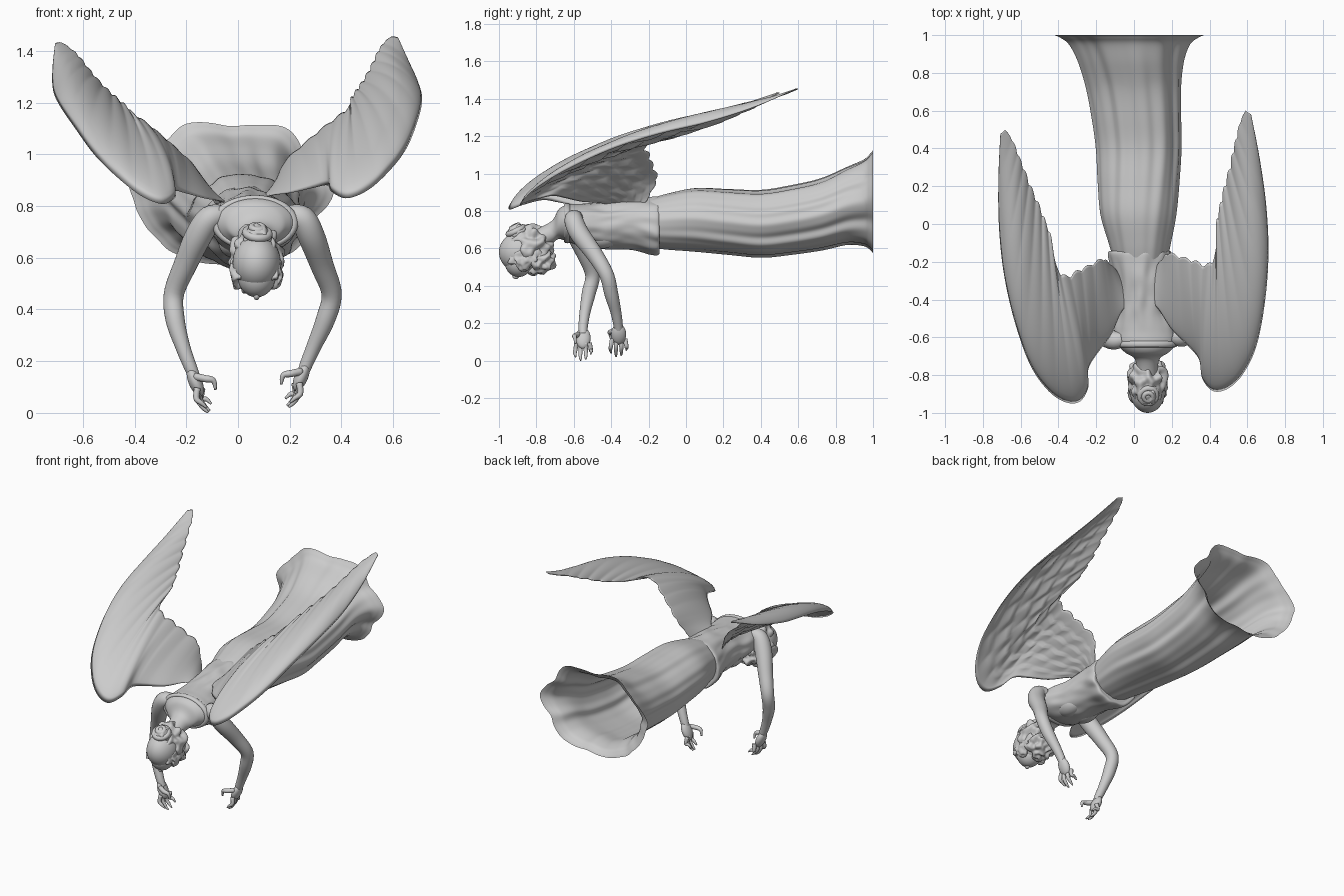
import bpy, bmesh, math, random
from math import sin, cos, pi
from mathutils import Vector, Matrix, noise

if "Cube" in bpy.data.objects:
    bpy.data.objects.remove(bpy.data.objects["Cube"])

random.seed(3)


def smooth_path(keys, n):
    """Resample tuples of any length with a Catmull-Rom curve."""
    out = []
    last = len(keys) - 1
    for i in range(n):
        u = i / (n - 1) * last
        k = min(int(u), last - 1)
        t = u - k
        a, b, c, d = (keys[min(max(k + o, 0), last)] for o in (-1, 0, 1, 2))
        out.append(tuple(0.5 * (2 * q + (r - p) * t + (2 * p - 5 * q + 4 * r - s) * t * t
                                + (3 * q - p - 3 * r + s) * t ** 3)
                         for p, q, r, s in zip(a, b, c, d)))
    return out


def loft(name, rings, cap_start=True, cap_end=True):
    bm = bmesh.new()
    vs = [[bm.verts.new(p) for p in ring] for ring in rings]
    for r0, r1 in zip(vs, vs[1:]):
        for i in range(len(r0)):
            j = (i + 1) % len(r0)
            bm.faces.new((r0[i], r0[j], r1[j], r1[i]))
    if cap_start:
        bm.faces.new(vs[0])
    if cap_end:
        bm.faces.new(vs[-1])
    bmesh.ops.recalc_face_normals(bm, faces=bm.faces)
    me = bpy.data.meshes.new(name)
    bm.to_mesh(me)
    bm.free()
    me.shade_smooth()
    ob = bpy.data.objects.new(name, me)
    bpy.context.collection.objects.link(ob)
    return ob


def body(name, keys, n, fold, sides=112, caps=(True, True)):
    """Loft ellipses (y, cx, cz, rx, rz) along y, with folds."""
    rings = []
    for y, cx, cz, rx, rz in smooth_path(keys, n):
        ring = []
        for i in range(sides):
            a = 2 * pi * i / sides
            f = 1 + fold(a, y)
            ring.append((cx + rx * f * cos(a), y, cz + rz * f * sin(a)))
        rings.append(ring)
    return loft(name, rings, *caps)


def tube(name, keys, n=20, sides=14):
    """Tapered, mostly downward tube through (x, y, z, radius)."""
    p = smooth_path(keys, n)
    rings = []
    for i in range(n):
        d = Vector(p[min(i + 1, n - 1)][:3]) - Vector(p[max(i - 1, 0)][:3])
        q = Vector((0, 0, -1)).rotation_difference(d.normalized())
        r = p[i][3]
        rings.append([Vector(p[i][:3]) + q @ Vector((r * cos(2 * pi * k / sides), r * sin(2 * pi * k / sides), 0))
                      for k in range(sides)])
    return loft(name, rings)


def blob(name, loc, size, bump=0.0, freq=20, rot=(0, 0, 0)):
    """Ellipsoid with optional noise relief."""
    bpy.ops.mesh.primitive_ico_sphere_add(subdivisions=5 if bump else 4, radius=1, location=loc, rotation=rot)
    ob = bpy.context.object
    ob.name = name
    for v in ob.data.vertices:
        v.co = Vector(a * b for a, b in zip(v.co, size))
        if bump:
            v.co *= 1 + bump * noise.noise(v.co * freq)
    ob.data.shade_smooth()
    return ob


def ring(name, loc, major, minor, rot, flat=1.0):
    bpy.ops.mesh.primitive_torus_add(major_segments=48, minor_segments=12, location=loc, rotation=rot,
                                     major_radius=major, minor_radius=minor)
    bpy.context.object.name = name
    bpy.context.object.scale.y = flat
    bpy.context.object.data.shade_smooth()


# Gown skirt: open shell with long folds and a ruffled, flaring hem
def skirt_fold(a, y):
    grow = min(max((y + 0.15) / 0.6, 0), 1)
    hem = max(y - 0.75, 0) / 0.25
    w = a + 0.1 * sin(3 * y)
    fine = 0.5 * sin(12 * w + 2 + y) + 0.3 * sin(19 * w)
    return (0.012 + 0.022 * grow) * (0.8 * sin(7 * w + 0.7) + fine * (1 - .6 * hem)) - 0.042 * hem * cos(6 * (a + pi / 2)) - 0.01


body("gown_skirt", [(-0.2, .035, .735, .14, .13), (-0.1, .03, .745, .165, .15), (0.05, .022, .755, .2, .17),
                    (0.22, .022, .745, .215, .175), (0.4, .022, .735, .225, .18), (0.56, .01, .755, .235, .185),
                    (0.72, -.005, .785, .25, .192), (0.86, -.02, .83, .275, .21), (0.95, -.028, .845, .31, .235),
                    (0.985, -.03, .85, .35, .262), (1.0, -.03, .85, .38, .28)], 70, skirt_fold, 160, (True, False))


# Bodice and neck
def bodice_fold(a, y):
    if y < -0.6:
        return 0
    fade = min(1, (y + 0.6) / 0.15)
    return fade * (0.06 * noise.noise(Vector((cos(a) * 3, y * 10, sin(a) * 3))) + 0.014 * sin(11 * a + 9 * y))


body("bodice", [(-.145 , .03, .72, .14, .13), (-.158, .03, .717, .166, .153), (-.3, .04, .73, .146, .139),
                (-.45, .05, .722, .15, .125), (-.56, .06, .725, .165, .113), (-.63, .065, .735, .16, .1),
                (-.68, .068, .73, .115, .08), (-.72, .07, .685, .063, .06), (-.82, .07, .64, .055, .055)],
     60, bodice_fold)
for s in (-1, 1):
    blob("bust", (.05 + s * .06, -.46, .66), (.065, .1, .062))
ring("collar", (.065, -.635, .735), .15, .018, (pi / 2, 0, 0), .64)

# Head: smooth crown forward, face turned down, wavy hair and bun
blob("crown", (.072, -.885, .58), (.093, .115, .108))
blob("face", (.072, -.895, .53), (.073, .075, .083))
blob("nose", (.072, -.91, .452), (.012, .018, .016))
blob("hair", (.072, -.835, .605), (.098, .12, .115), .3, 24)
blob("hair_nape", (.072, -.79, .535), (.085, .085, .075), .4, 30)
for s in (-1, 1):
    blob("hair_side", (.072 + s * .07, -.86, .55), (.03, .085, .06), .4, 34, (.4, 0, 0))
blob("bun", (.075, -.9, .68), (.055, .055, .05), .15, 40)
ring("bun_coil", (.075, -.91, .695), .043, .016, (.45, .1, 0))
ring("bun_coil", (.075, -.915, .716), .022, .013, (.45, .1, 0))

# Bare arms: shoulder, elbow, wrist
tube("right_arm", [(.2, -.59, .765, .04), (.25, -.6, .75, .05), (.285, -.57, .68, .052), (.325, -.49, .57, .045),
                   (.362, -.425, .46, .039), (.338, -.40, .36, .037), (.295, -.375, .26, .029),
                   (.265, -.363, .19, .025), (.25, -.36, .15, .022)], 44, 24)
tube("left_arm", [(-.06, -.61, .765, .04), (-.11, -.615, .75, .05), (-.155, -.59, .68, .052), (-.205, -.54, .57, .045),
                  (-.248, -.50, .46, .039), (-.243, -.52, .36, .037), (-.215, -.54, .26, .029),
                  (-.185, -.55, .18, .025), (-.168, -.55, .14, .022)], 44, 24)


# Hands: palm, four curled fingers and a thumb
def hand(side, x, y, z, inward):
    blob(side + "_palm", (x, y, z), (.026, .04, .06), rot=(0, -inward * .4, 0))
    for i in range(4):
        o = (i - 1.5)
        fy = y + o * .023
        drop = (.10, .118, .112, .085)[i]
        px = x + inward * (.008 + .006 * i)
        tube(side + "_finger", [(px, fy, z - .025, .013), (px - inward * .004, fy + o * .005, z - .065, .0115),
                                (px + inward * .016, fy + o * .006, z - drop + .018, .009),
                                (px + inward * .036, fy + o * .004, z - drop, .004)], 12, 10)
    tube(side + "_thumb", [(x, y - .025, z + .02, .015), (x + inward * .04, y - .045, z + .012, .014),
                           (x + inward * .07, y - .045, z + .005, .011), (x + inward * .078, y - .04, z - .03, .005)], 12, 10)


hand("right", .245, -.36, .14, -1)
hand("left", -.165, -.55, .12, 1)

# Wing: (leading edge xyz, trailing edge xyz) stations from root to tip
stations = [(.06, -.42, .81, .12, -.22, .84), (.12, -.44, .84, .15, -.18, .91), (.2, -.56, .85, .185, -.15, .98),
            (.29, -.65, .87, .25, -.17, 1.04), (.345, -.72, .88, .32, -.19, 1.10), (.362, -.82, .855, .385, -.21, 1.15),
            (.42, -.885, .83, .43, -.15, 1.19), (.5, -.87, .86, .435, .01, 1.22), (.58, -.79, .93, .455, .11, 1.25),
            (.65, -.64, 1.02, .475, .2, 1.28), (.695, -.4, 1.13, .5, .29, 1.32), (.712, -.15, 1.21, .52, .38, 1.36),
            (.7, .1, 1.27, .54, .46, 1.4), (.665, .35, 1.35, .56, .54, 1.43), (.62, .58, 1.45, .59, .6, 1.455)]


def wing(name):
    m, n = 36, 140
    up = Vector((-.08, -.12, .99)).normalized()
    rings = []
    for i, s in enumerate(smooth_path(stations, n)):
        u = i / (n - 1)
        lead, trail = Vector(s[:3]), Vector(s[3:])
        # scalloped feather ends
        chord = (trail - lead) * (1 - .035 * (1 - abs(sin(u * 15 * pi))))
        size = chord.length
        top, under = [], []
        for j in range(m + 1):
            t = j / m
            p = lead + chord * t + up * (.24 * size * t ** .6 * (1 - t) * min(1, u * 4))
            thick = .004 + .04 * size * t ** .4 * (1 - t) ** .7
            # overlapping feather relief on the inner underside
            row = t * 6
            tile = (row % 1) * abs(sin(u * 13 * pi + (int(row) % 2) * pi / 2))
            relief = .02 * tile * min(1, size * 1.6) * (1 - t ** 6) * min(1, t * 5) * (1 - u ** 3)
            top.append(p)
            under.append(p - up * (thick + relief))
        rings.append(top + under[:0:-1])
    return loft(name, rings)


wing("right_wing")
left = wing("left_wing")
left.data.transform(Matrix.Translation((-.008, -.005, -.022)) @ Matrix.Rotation(math.radians(8.6), 4, 'Z')
                    @ Matrix.Scale(-1, 4, (1, 0, 0)))
left.data.flip_normals()
